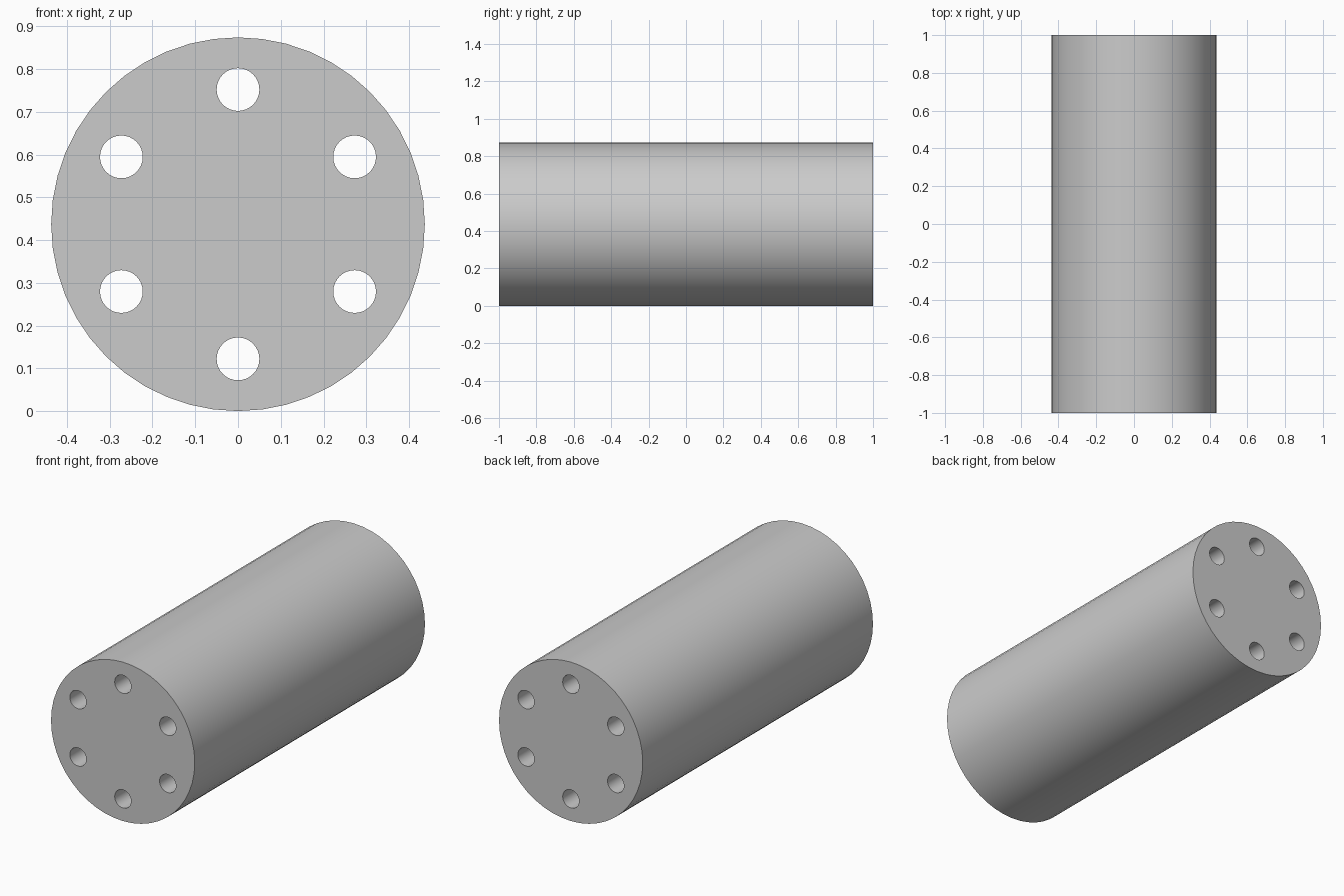
import bpy, bmesh, math
from mathutils import Vector

cube = bpy.data.objects.get("Cube")
if cube:
    bpy.data.objects.remove(cube, do_unlink=True)

RADIUS = 0.437
HOLE_RADIUS = 0.05
HOLE_RING = 0.315
LENGTH = 2.0
HOLES = 6

# Plain grey material
grey = bpy.data.materials.new("light grey")
grey.use_nodes = True
colour = (0.6, 0.6, 0.6, 1)
grey.diffuse_color = colour
bsdf = next(n for n in grey.node_tree.nodes if n.type == 'BSDF_PRINCIPLED')
bsdf.inputs["Base Color"].default_value = colour


def add_ring(bm, cx, cz, radius, sides):
    """Closed loop of edges on the front plane."""
    angles = [math.tau * i / sides for i in range(sides)]
    verts = [bm.verts.new((cx + radius * math.cos(a), -LENGTH / 2,
                           cz + radius * math.sin(a))) for a in angles]
    return [bm.edges.new((verts[i - 1], verts[i])) for i in range(sides)]


bm = bmesh.new()

# Front profile: outer circle with a ring of round holes
edges = add_ring(bm, 0, RADIUS, RADIUS, 48)
for i in range(HOLES):
    a = math.pi / 2 + math.tau * i / HOLES
    edges += add_ring(bm, HOLE_RING * math.cos(a),
                      RADIUS + HOLE_RING * math.sin(a), HOLE_RADIUS, 32)
bmesh.ops.triangle_fill(bm, edges=edges, use_beauty=True, normal=Vector((0, -1, 0)))

# Extrude the profile along the body, leaving the holes open right through
result = bmesh.ops.extrude_face_region(bm, geom=bm.faces[:])
moved = [g for g in result["geom"] if isinstance(g, bmesh.types.BMVert)]
bmesh.ops.translate(bm, verts=moved, vec=(0, LENGTH, 0))
bmesh.ops.recalc_face_normals(bm, faces=bm.faces[:])

mesh = bpy.data.meshes.new("drilled_cylinder")
bm.to_mesh(mesh)
bm.free()
mesh.materials.append(grey)
body = bpy.data.objects.new("drilled_cylinder", mesh)
bpy.context.collection.objects.link(body)

# Smooth round walls, crisp rims
bpy.ops.object.select_all(action='DESELECT')
body.select_set(True)
bpy.context.view_layer.objects.active = body
bpy.ops.object.shade_smooth_by_angle(angle=math.radians(30))
